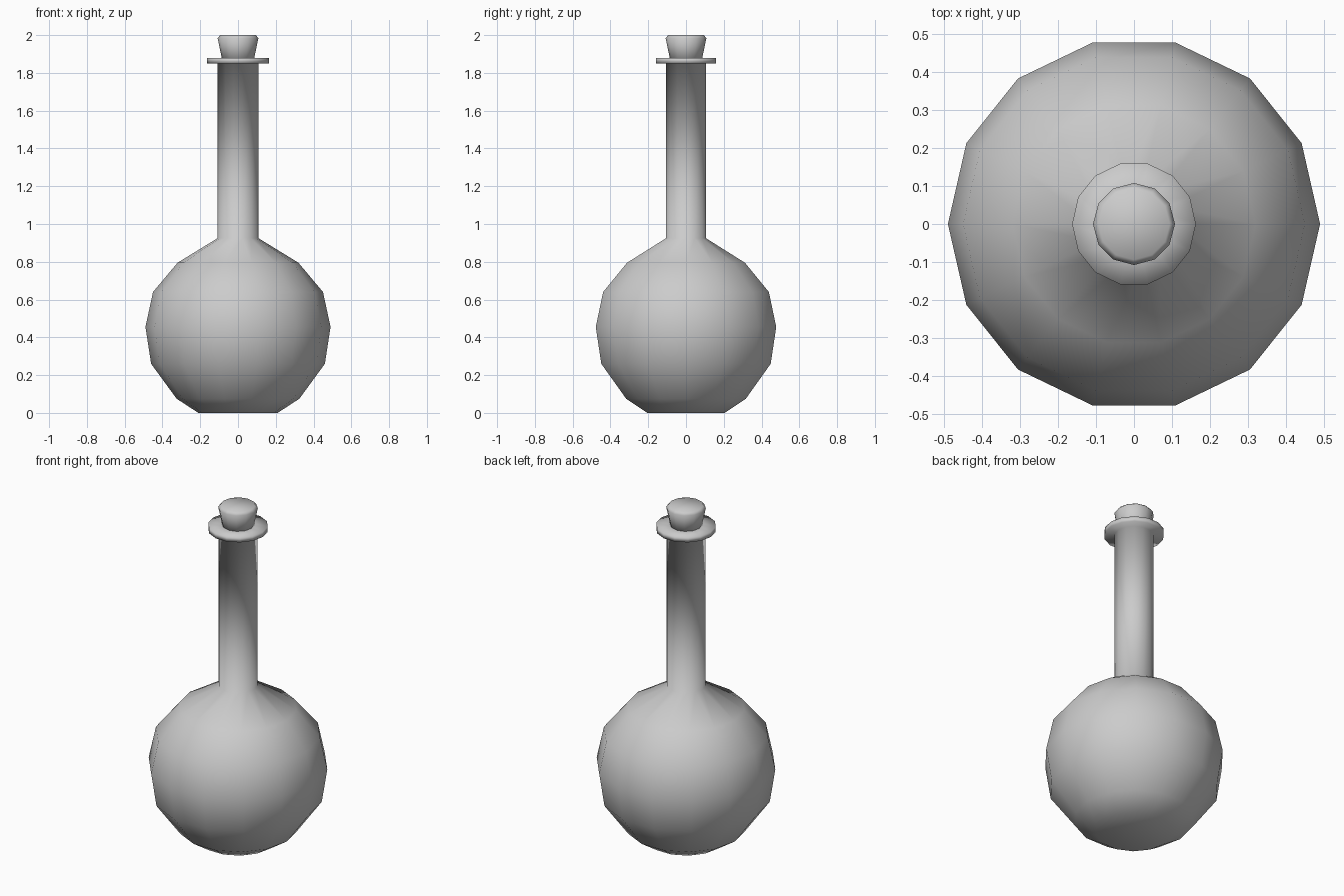
import bpy, bmesh
from math import cos, sin, pi

if "Cube" in bpy.data.objects:
    bpy.data.objects.remove(bpy.data.objects["Cube"])


def lathe(name, profile, sides):
    """Revolve (radius, height) points around z and cap both ends."""
    bm = bmesh.new()
    rings = [[bm.verts.new((r * cos(2 * pi * i / sides), r * sin(2 * pi * i / sides), z))
              for i in range(sides)] for r, z in profile]
    for low, high in zip(rings, rings[1:]):
        for i in range(sides):
            j = (i + 1) % sides
            bm.faces.new((low[i], low[j], high[j], high[i]))
    bm.faces.new(rings[0][::-1])
    bm.faces.new(rings[-1])
    for f in bm.faces:
        f.smooth = True
    mesh = bpy.data.meshes.new(name)
    bm.to_mesh(mesh)
    bm.free()
    obj = bpy.data.objects.new(name, mesh)
    bpy.context.collection.objects.link(obj)
    return obj


# Round flask with long neck and flat lip
lathe("flask", [(0.21, 0), (0.325, 0.075), (0.46, 0.26), (0.49, 0.455),
                (0.45, 0.64), (0.32, 0.795), (0.108, 0.925), (0.108, 1.85),
                (0.163, 1.85), (0.163, 1.88), (0.08, 1.88)], 14)

# Tapered stopper with a chamfered top, pushed into the neck
lathe("stopper", [(0.08, 1.85), (0.108, 1.984), (0.094, 2.0)], 12)
